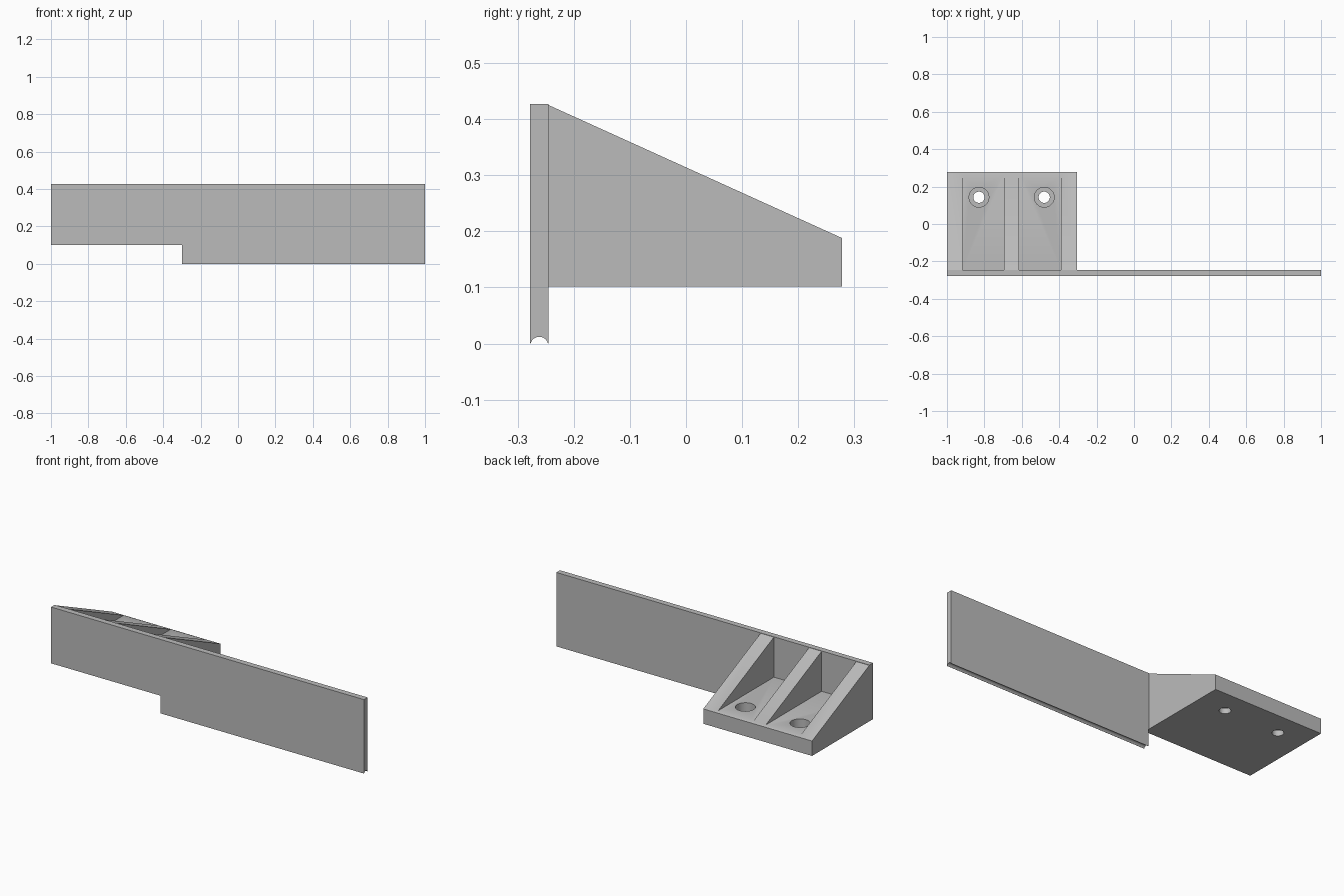
import bpy, bmesh, math
from mathutils import Vector

cube = bpy.data.objects.get("Cube")
if cube:
    bpy.data.objects.remove(cube, do_unlink=True)

grey = bpy.data.materials.new("plain grey")
grey.use_nodes = True
colour = (0.5, 0.5, 0.5, 1)
grey.diffuse_color = colour
grey.node_tree.nodes["Principled BSDF"].inputs["Base Color"].default_value = colour

LEFT, RIGHT, SPLIT = -1.0, 1.0, -0.305      # bracket ends at SPLIT
FRONT, FACE, BACK = -0.278, -0.245, 0.278   # plate front, plate rear, bracket back
UNDERSIDE, FLOOR, TOP = 0.102, 0.194, 0.427


def prism(name, profile, x0, x1):
    """Extrude a closed (y, z) profile along x."""
    bm = bmesh.new()
    face = bm.faces.new([bm.verts.new((x0, y, z)) for y, z in profile])
    out = bmesh.ops.extrude_face_region(bm, geom=[face])["geom"]
    moved = [v for v in out if isinstance(v, bmesh.types.BMVert)]
    bmesh.ops.translate(bm, verts=moved, vec=Vector((x1 - x0, 0, 0)))
    bmesh.ops.recalc_face_normals(bm, faces=bm.faces)
    mesh = bpy.data.meshes.new(name)
    bm.to_mesh(mesh)
    bm.free()
    mesh.materials.append(grey)
    obj = bpy.data.objects.new(name, mesh)
    bpy.context.collection.objects.link(obj)
    return obj


def box(name, x0, x1, y0, y1, z0, z1):
    return prism(name, [(y0, z0), (y1, z0), (y1, z1), (y0, z1)], x0, x1)


def cylinder(name, x, y, radius, z0, z1):
    bpy.ops.mesh.primitive_cylinder_add(vertices=48, radius=radius, depth=z1 - z0,
                                        location=(x, y, (z0 + z1) / 2))
    obj = bpy.context.object
    obj.name = name
    obj.data.materials.append(grey)
    return obj


def activate(obj):
    bpy.ops.object.select_all(action="DESELECT")
    obj.select_set(True)
    bpy.context.view_layer.objects.active = obj


def cut(target, cutter):
    cutter.hide_render = True
    mod = target.modifiers.new("cut", "BOOLEAN")
    mod.operation, mod.solver, mod.object = "DIFFERENCE", "EXACT", cutter
    activate(target)
    bpy.ops.object.modifier_apply(modifier=mod.name)
    bpy.data.objects.remove(cutter, do_unlink=True)


# Long plate with a rounded groove along its lower edge
middle, half, rise = (FRONT + FACE) / 2, 0.0155, 0.012
radius = (half ** 2 + rise ** 2) / (2 * rise)
sweep = math.asin(half / radius)
steps = 16
groove = []
for i in range(steps + 1):
    a = sweep * (1 - 2 * i / steps)
    groove.append((middle + radius * math.sin(a), rise - radius + radius * math.cos(a)))
plate = prism("long_plate", [(FRONT, TOP), (FACE, TOP), (FACE, 0)] + groove + [(FRONT, 0)],
              LEFT, RIGHT)

# Notch below the bracket end of the plate
cut(plate, box("notch_cutter", LEFT - 0.1, SPLIT + 0.005, FRONT - 0.1, FACE + 0.1, -0.1, UNDERSIDE))

# Wedge bracket with a sloped top
bracket = prism("wedge_bracket", [(FACE, UNDERSIDE), (BACK, UNDERSIDE), (BACK, 0.188), (FACE, 0.425)],
                LEFT, SPLIT)

# Two pockets leave three ribs
for x0, x1 in ((-0.917, -0.695), (-0.615, -0.39)):
    cut(bracket, box("pocket_cutter", x0, x1, FACE - 0.05, BACK + 0.05, FLOOR, TOP + 0.1))

# Counterbored screw holes
for x in (-0.829, -0.48):
    cut(bracket, cylinder("bore_cutter", x, 0.143, 0.053, UNDERSIDE + 0.03, FLOOR + 0.05))
    cut(bracket, cylinder("hole_cutter", x, 0.143, 0.03, UNDERSIDE - 0.05, FLOOR + 0.05))

for obj in (plate, bracket):
    activate(obj)
    bpy.ops.object.shade_smooth_by_angle(angle=math.radians(30))
